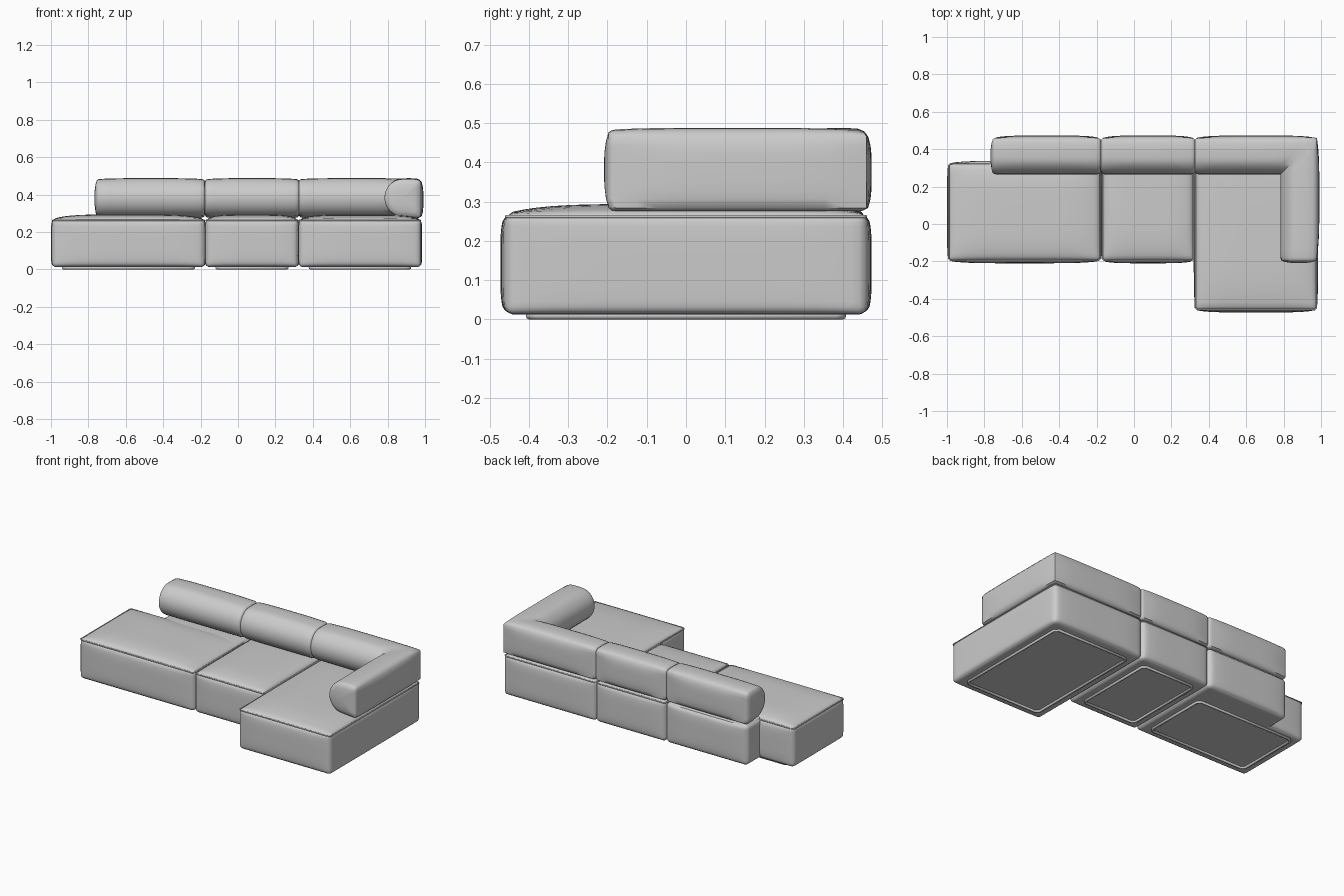
import bpy, bmesh, math
from mathutils import Vector

old = bpy.data.objects.get("Cube")
if old:
    bpy.data.objects.remove(old)

fabric = bpy.data.materials.new("light grey fabric")
fabric.use_nodes = True
fabric.diffuse_color = (0.6, 0.6, 0.6, 1)
fabric.node_tree.nodes["Principled BSDF"].inputs["Base Color"].default_value = (0.6, 0.6, 0.6, 1)


def finish(name, bm, angle=40):
    bmesh.ops.recalc_face_normals(bm, faces=bm.faces)
    mesh = bpy.data.meshes.new(name)
    bm.to_mesh(mesh)
    bm.free()
    mesh.materials.append(fabric)
    obj = bpy.data.objects.new(name, mesh)
    bpy.context.collection.objects.link(obj)
    bpy.ops.object.select_all(action='DESELECT')
    obj.select_set(True)
    bpy.context.view_layer.objects.active = obj
    bpy.ops.object.shade_smooth_by_angle(angle=math.radians(angle))


def cushion(name, low, high, puff, radius=0.022):
    """Rounded box whose faces swell by puff (x, y, z); the underside stays flat."""
    low, high = Vector(low), Vector(high)
    mid, half = (low + high) / 2, (high - low) / 2
    bm = bmesh.new()
    bmesh.ops.create_cube(bm, size=2)
    bmesh.ops.subdivide_edges(bm, edges=bm.edges, cuts=19, use_grid_fill=True)
    for v in bm.verts:
        # crowd the grid towards the edges, then round them
        u = [math.copysign(1 - (1 - abs(c)) ** 2, c) for c in v.co]
        p = Vector([a * h for a, h in zip(u, half)])
        core = Vector([max(radius - h, min(h - radius, c)) for c, h in zip(p, half)])
        p = core + (p - core).normalized() * radius
        swell = [1 - abs(a) ** 5 for a in u]
        for i in range(3):
            if i < 2 or u[2] > 0:
                p[i] += puff[i] * u[i] * swell[i - 1] * swell[i - 2]
        v.co = p + mid
    finish(name, bm)


def piping(name, x0, x1, y0, y1, z, radius, c=0.02):
    """Thin welt running round a rectangle with clipped corners."""
    curve = bpy.data.curves.new(name, 'CURVE')
    curve.dimensions = '3D'
    curve.bevel_depth = radius
    curve.bevel_resolution = 2
    pts = [(x0 + c, y0), (x1 - c, y0), (x1, y0 + c), (x1, y1 - c),
           (x1 - c, y1), (x0 + c, y1), (x0, y1 - c), (x0, y0 + c)]
    line = curve.splines.new('POLY')
    line.points.add(len(pts) - 1)
    for p, (x, y) in zip(line.points, pts):
        p.co = (x, y, z, 1)
    line.use_cyclic_u = True
    curve.materials.append(fabric)
    bpy.context.collection.objects.link(bpy.data.objects.new(name, curve))


# Seat modules
BOTTOM, TOP, BACK, SIDE = 0.012, 0.27, 0.46, 0.978
SEATS = {
    "chaise_seat": (-0.993, -0.178, -0.197, 0.325),
    "middle_seat": (-0.172, 0.322, -0.197, BACK),
    "corner_seat": (0.326, SIDE, -0.46, BACK),
}
for name, (x0, x1, y0, y1) in SEATS.items():
    cushion(name, (x0, y0, BOTTOM), (x1, y1, TOP), (0.007, 0.013, 0.024))
    piping(name + "_top_piping", x0 + .002, x1 - .002, y0 + .002, y1 - .002, 0.262, 0.004, 0.01)
cushion("chaise_rear_block", (-0.755, 0.2, BOTTOM), (-0.178, BACK, TOP), (0.007, 0.013, 0.015))

# Underside piping
for name, (x0, x1, y0, y1) in SEATS.items():
    back = BACK if name == "chaise_seat" else y1
    left = -0.755 if name == "chaise_seat" else x0
    piping(name + "_under_piping", x0 + .06, x1 - .06, y0 + .06, y1 - .06 if back == y1 else y1 - .03,
           0.009, 0.009)

# Backrest cross-section: (depth from the rear, height)
MID_Z, FLOOR = 0.383, 0.274
profile = [(0, FLOOR + 0.01 + 0.182 * i / 8) for i in range(9)]
profile += [(0.006, 0.475), (0.022, 0.482), (0.06, 0.484)]
profile += [(0.1 + 0.095 * math.sin(a), MID_Z + 0.1 * math.cos(a))
            for a in (math.pi * i / 14 for i in range(15))]
profile += [(0.05, FLOOR + 0.004), (0.012, FLOOR + 0.002)]
CAP = [(-0.012, 0.05), (-0.011, 0.4), (-0.007, 0.7), (0, 0.93), (0.008, 0.98), (0.02, 1)]
STEPS = 12


def ring(bm, place, f, offset, scale):
    """One section; place() maps (fraction, offset, depth, swell) to x and y."""
    verts = []
    for d, z in profile:
        side = 1 - min(1, abs((z - 0.375) / 0.1)) ** 4
        swell = 0.013 * side * (1 - abs(2 * f - 1) ** 4) if d == 0 else 0
        lift = 0.004 * (1 - abs(2 * f - 1) ** 4) if z > 0.47 else 0
        d = 0.095 + (d - 0.095) * scale
        x, y = place(f, offset, d, swell)
        verts.append(bm.verts.new((x, y, MID_Z + (z - MID_Z) * scale + lift)))
    return verts


def bolster(name, legs):
    bm = bmesh.new()
    first, last = legs[0], legs[-1]
    rings = [ring(bm, first, 0, o, s) for o, s in CAP]
    for leg in legs:
        for i in range(1, STEPS + 1):
            f = i / STEPS
            start = 0.02 * (1 - f) if leg is first else 0
            end = 0.02 * f if leg is last else 0
            rings.append(ring(bm, leg, f, start - end, 1))
    rings += [ring(bm, last, 1, -o, s) for o, s in reversed(CAP[:-1])]
    n = len(profile)
    for a, b in zip(rings, rings[1:]):
        for i in range(n):
            bm.faces.new((a[i], a[(i + 1) % n], b[(i + 1) % n], b[i]))
    bm.faces.new(rings[0])
    bm.faces.new(rings[-1])
    finish(name, bm, 50)


def straight(x0, x1):
    return lambda f, o, d, s: (x0 + (x1 - x0) * f + o, BACK - d + s)


def to_corner(f, o, d, s):
    return 0.328 + (SIDE - d - 0.328) * f + o, BACK - d + s


def arm(f, o, d, s):
    return SIDE - d + s, BACK - d + (-0.197 - BACK + d) * f - o


bolster("left_backrest", [straight(-0.755, -0.18)])
bolster("middle_backrest", [straight(-0.174, 0.324)])
bolster("corner_backrest_and_arm", [to_corner, arm])
